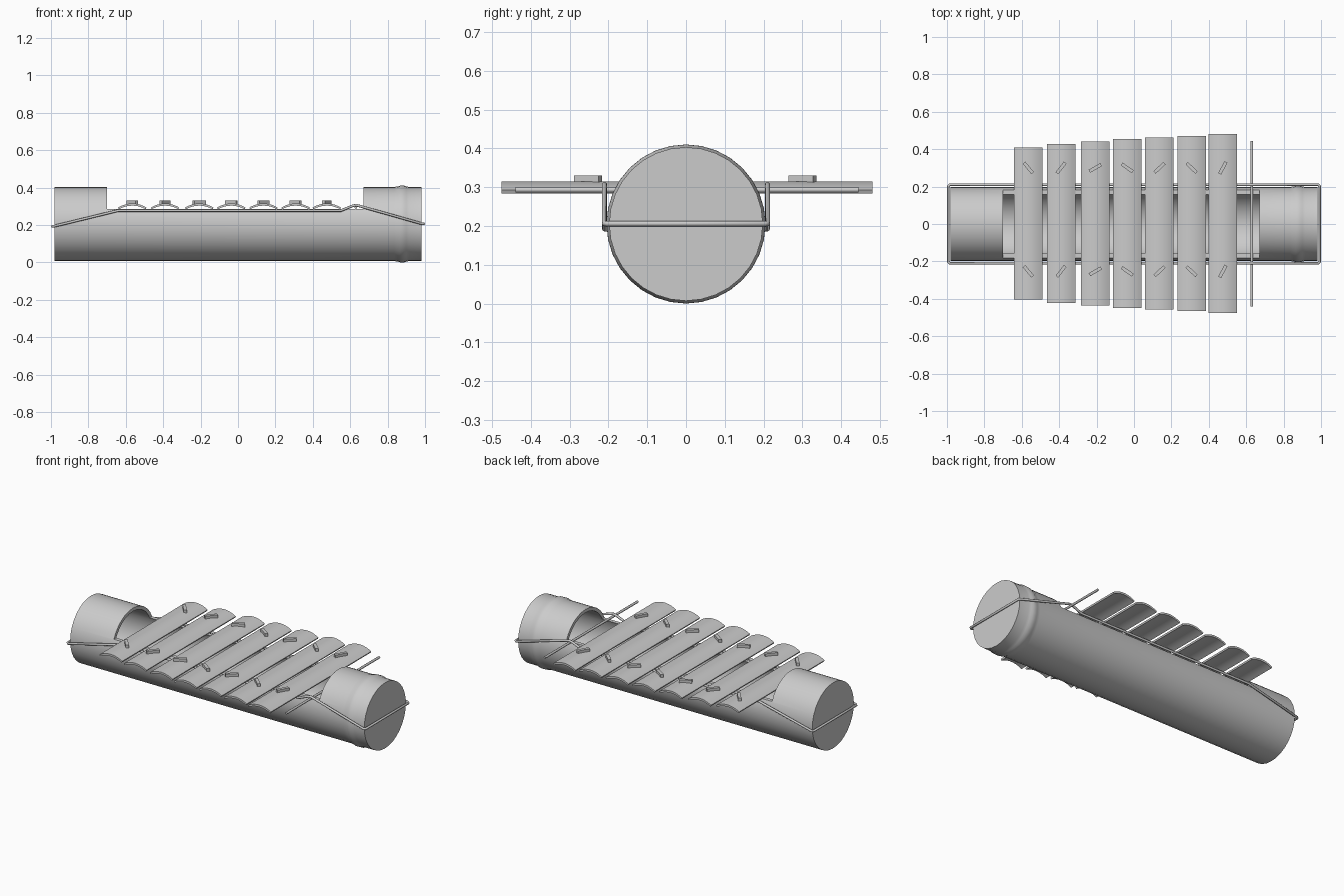
import bpy, bmesh, math
from mathutils import Matrix

if "Cube" in bpy.data.objects:
    bpy.data.objects.remove(bpy.data.objects["Cube"])

CZ = 0.205  # height of the log axis


def finish(name, bm, angle=None):
    bmesh.ops.recalc_face_normals(bm, faces=bm.faces)
    me = bpy.data.meshes.new(name)
    bm.to_mesh(me)
    bm.free()
    ob = bpy.data.objects.new(name, me)
    bpy.context.collection.objects.link(ob)
    if angle:
        smooth(ob, angle)
    return ob


def smooth(ob, angle):
    bpy.ops.object.select_all(action='DESELECT')
    ob.select_set(True)
    bpy.context.view_layer.objects.active = ob
    bpy.ops.object.shade_smooth_by_angle(angle=math.radians(angle))


def box(name, size, matrix):
    bm = bmesh.new()
    bmesh.ops.create_cube(bm, size=1, matrix=matrix @ Matrix.Diagonal((*size, 1)))
    return finish(name, bm)


def revolve(bm, profile, sides=32):
    # closed shell around the x axis from (x, radius) points, capped at both ends
    rings = [[bm.verts.new((x, r * math.cos(a), CZ + r * math.sin(a)))
              for a in (2 * math.pi * i / sides for i in range(sides))] for x, r in profile]
    for p, q in zip(rings, rings[1:]):
        for i in range(sides):
            j = (i + 1) % sides
            bm.faces.new((p[i], p[j], q[j], q[i]))
    bm.faces.new(rings[0])
    bm.faces.new(rings[-1])


def rope(name, points, radius, cyclic):
    cu = bpy.data.curves.new(name, 'CURVE')
    cu.dimensions = '3D'
    cu.bevel_depth = radius
    cu.bevel_resolution = 2
    cu.use_fill_caps = True
    sp = cu.splines.new('POLY')
    sp.points.add(len(points) - 1)
    for p, co in zip(sp.points, points):
        p.co = (*co, 1)
    sp.use_cyclic_u = cyclic
    ob = bpy.data.objects.new(name, cu)
    bpy.context.collection.objects.link(ob)


# Log with a swollen node near one end
bm = bmesh.new()
revolve(bm, [(-0.98, 0.198), (0.835, 0.198), (0.855, 0.201), (0.865, 0.2045), (0.877, 0.205),
             (0.889, 0.2045), (0.9, 0.201), (0.915, 0.198), (0.98, 0.198)])
log = finish("hollow_log", bm)

# Hollow out the log, then open its top
bm = bmesh.new()
revolve(bm, [(-0.96, 0.178), (0.96, 0.178)])
cavity = finish("cavity_cutter", bm)
opening = box("opening_cutter", (1.37, 0.6, 0.3), Matrix.Translation((-0.015, 0, 0.434)))
for cutter in (cavity, opening):
    mod = log.modifiers.new("cut", 'BOOLEAN')
    mod.operation = 'DIFFERENCE'
    mod.solver = 'EXACT'
    mod.object = cutter
    bpy.context.view_layer.objects.active = log
    bpy.ops.object.modifier_apply(modifier=mod.name)
    bpy.data.objects.remove(cutter)
smooth(log, 30)

# Sounding bars: arched slats, each with two slanted pegs (x, half length, peg angle)
bars = [(-0.565, 0.407, -50), (-0.39, 0.425, 52), (-0.207, 0.439, 30), (-0.036, 0.452, -35),
        (0.136, 0.46, 43), (0.308, 0.468, -43), (0.475, 0.478, 62)]
for n, (x, half, ang) in enumerate(bars, 1):
    outer, inner = [], []
    for i in range(11):
        t = i / 5 - 1
        outer.append((x + 0.076 * t, 0.293 + 0.022 * (1 - t * t)))
        inner.append((x + 0.072 * t, 0.284 + 0.019 * (1 - t * t)))
    bm = bmesh.new()
    face = bm.faces.new([bm.verts.new((px, 0.003 - half, pz)) for px, pz in outer + inner[::-1]])
    ext = bmesh.ops.extrude_face_region(bm, geom=[face], use_keep_orig=True)
    bmesh.ops.translate(bm, vec=(0, 2 * half, 0),
                        verts=[v for v in ext['geom'] if isinstance(v, bmesh.types.BMVert)])
    finish(f"bar_{n}", bm, 35)
    for side, y in (("back", 0.3), ("front", -0.253)):
        box(f"peg_{n}_{side}", (0.072, 0.018, 0.02),
            Matrix.Translation((x, y, 0.32)) @ Matrix.Rotation(math.radians(ang), 4, 'Z'))

# Cord looped round the log and over the crossing rod
side = [(-0.985, 0.193), (-0.64, 0.277), (0.55, 0.277), (0.61, 0.301), (0.63, 0.306),
        (0.65, 0.301), (0.985, 0.206)]
Y = 0.21
loop = [(x, -Y, z) for x, z in side]
loop += [(0.993, -Y + 0.008, 0.206), (0.993, Y - 0.008, 0.206)]
loop += [(x, Y, z) for x, z in side[::-1]]
loop += [(-0.993, Y - 0.008, 0.193), (-0.993, -Y + 0.008, 0.193)]
rope("cord", loop, 0.007, True)
rope("cross_rod", [(0.63, -0.44, 0.293), (0.63, 0.445, 0.293)], 0.007, False)
